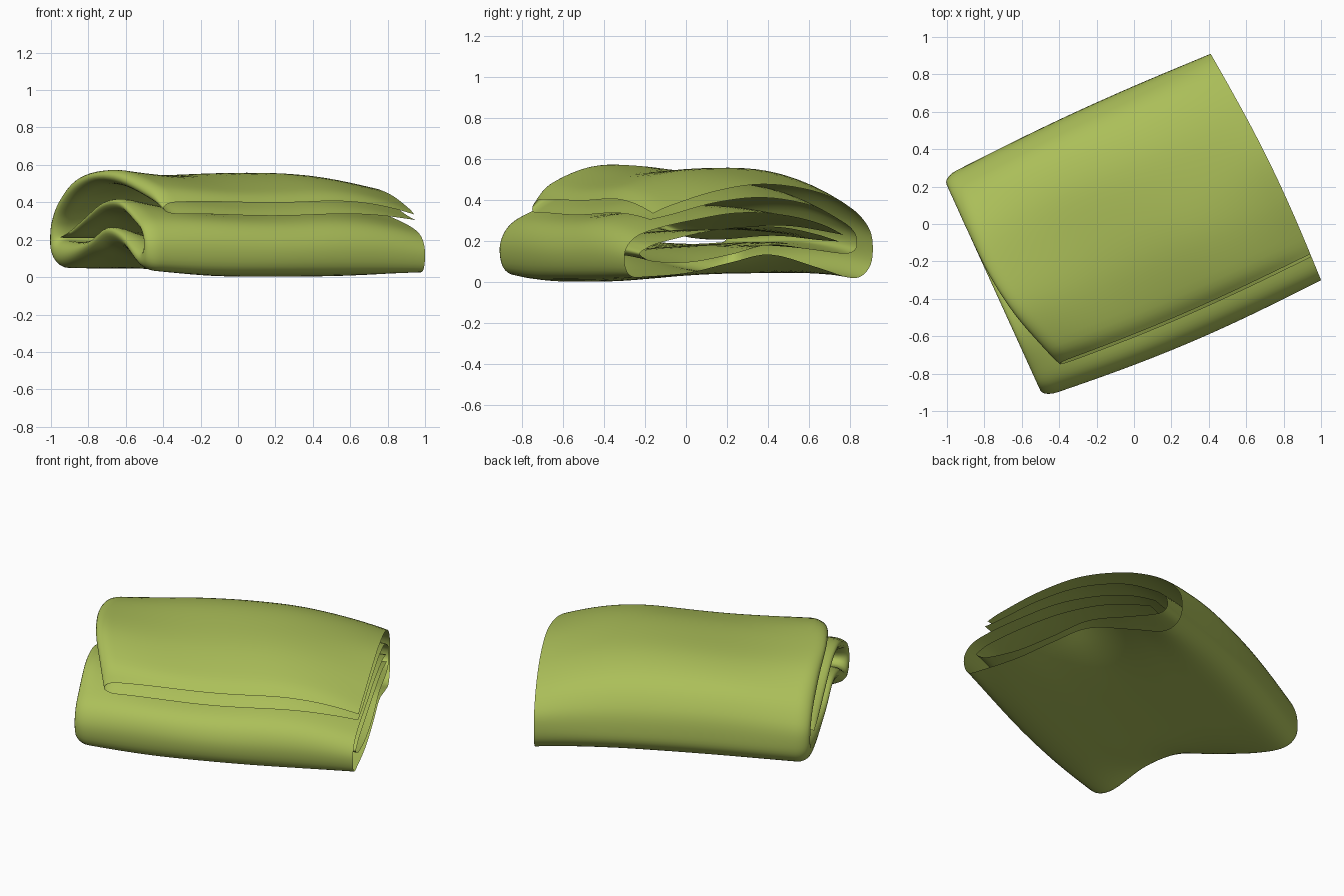
import bpy, bmesh, math
from mathutils import Vector

cube = bpy.data.objects.get("Cube")
if cube:
    bpy.data.objects.remove(cube)

# One soft green for the whole cloth
green = bpy.data.materials.new("moss green cloth")
green.use_nodes = True
colour = (0.41, 0.52, 0.10, 1)
green.diffuse_color = colour
green.node_tree.nodes["Principled BSDF"].inputs["Base Color"].default_value = colour
green.node_tree.nodes["Principled BSDF"].inputs["Roughness"].default_value = 0.9

# Plan corners: front left end, front right end, back right end, back left end
FRONT_A, FRONT_B = Vector((-0.485, -0.925)), Vector((1.0, -0.30))
BACK_B, BACK_A = Vector((0.41, 0.91)), Vector((-1.02, 0.25))
ALONG, DEPTH = Vector((0.92, 0.39)), Vector((-0.39, 0.92))
STEPS, SUB, RIM = 40, 5, 0.05

# Outer layer from flap tip over the top, back, underside and front roll:
# depth, height at left, middle and right, inset of the left end
OUTER = [
    (.112, .39, .405, .335, .095), (.18, .48, .465, .375, .072), (.36, .565, .53, .45, .028),
    (.55, .57, .55, .485, .005), (.75, .53, .54, .45, 0), (.90, .43, .47, .37, 0),
    (.98, .31, .34, .27, 0), (1.0, .20, .20, .17, 0), (.985, .10, .11, .07, 0),
    (.92, .05, .055, .02, 0), (.78, .07, .045, .07, 0), (.58, .14, .04, .14, 0),
    (.42, .20, .03, .10, 0), (.26, .16, .015, .05, 0), (.10, .05, .005, .03, 0),
    (.02, .06, .04, .035, 0), (0, .17, .16, .13, 0), (.035, .27, .265, .21, 0),
    (.12, .34, .32, .26, 0), (.28, .42, .35, .31, 0), (.45, .41, .37, .345, 0),
    (.63, .33, .36, .335, 0), (.78, .26, .32, .29, 0), (.88, .22, .27, .23, 0)]

# Inner layer, point for point beside the outer one
INNER = [
    (.10, .33, .335, .305), (.18, .39, .385, .33), (.36, .48, .45, .395),
    (.55, .50, .48, .42), (.74, .44, .46, .38), (.87, .35, .39, .30),
    (.92, .29, .31, .25), (.935, .235, .24, .20), (.925, .21, .20, .155),
    (.88, .20, .19, .14), (.76, .19, .19, .16), (.58, .21, .18, .19),
    (.42, .28, .17, .14), (.26, .25, .16, .10), (.12, .16, .14, .10),
    (.075, .16, .14, .12), (.06, .19, .17, .14), (.08, .24, .20, .16),
    (.13, .27, .22, .19), (.28, .35, .24, .24), (.45, .35, .25, .275),
    (.62, .28, .25, .275), (.76, .22, .24, .24), (.86, .21, .22, .20)]


def spline(points):
    """Smooth path through the fold points."""
    pts = [Vector(p) for p in points]
    pts = [pts[0]] + pts + [pts[-1]]
    out = []
    for a, b, c, d in zip(pts, pts[1:], pts[2:], pts[3:]):
        for k in range(SUB):
            t = k / SUB
            out.append(0.5 * (2 * b + (c - a) * t + (2 * a - 5 * b + 4 * c - d) * t ** 2
                              + (3 * b - a - 3 * c + d) * t ** 3))
    return out + [pts[-1]]


def place(row, t):
    """Point on the cloth for one path position, t running from left to right end."""
    s, left, mid, right, inset = row
    wl = max(0, 1 - t / 0.35) ** 2
    wr = max(0, 1 - (1 - t) / 0.38) ** 2
    z = mid + (left - mid) * wl + (right - mid) * wr
    u = inset + (1 - inset) * t
    p = FRONT_A.lerp(FRONT_B, u).lerp(BACK_A.lerp(BACK_B, u), s)
    # gently bowed right end, back edge and front edge
    bow = math.sin(math.pi * u)
    p += ALONG * 0.028 * math.sin(math.pi * s) * u ** 3
    p += DEPTH * bow * (0.02 * s ** 2 - 0.035 * (1 - s) ** 2)
    z += 0.007 * math.sin(9 * u + 4 * s) * min(1, z / 0.2)
    return (p.x, p.y, max(0, z))


# Doubled cloth: both layers meet in a rounded rim at the left end, open at the right
outer_path = spline(OUTER)
inner_path = spline([row + (edge[4],) for row, edge in zip(INNER, OUTER)])
bm = bmesh.new()
grid = []
for outer, inner in zip(outer_path, inner_path):
    middle = (outer + inner) / 2
    line = []
    for j in range(-STEPS, STEPS + 1):
        t = (abs(j) / STEPS) ** 1.6
        spread = math.sqrt(1 - max(0, 1 - t / RIM) ** 2)
        side = inner if j < 0 else outer
        line.append(bm.verts.new(place(middle.lerp(side, spread), t)))
    grid.append(line)
for a, b in zip(grid, grid[1:]):
    for j in range(2 * STEPS):
        bm.faces.new((a[j], a[j + 1], b[j + 1], b[j]))

mesh = bpy.data.meshes.new("folded_cloth")
bm.to_mesh(mesh)
bm.free()
mesh.materials.append(green)
cloth = bpy.data.objects.new("folded_cloth", mesh)
bpy.context.collection.objects.link(cloth)
bpy.ops.object.select_all(action='DESELECT')
cloth.select_set(True)
bpy.context.view_layer.objects.active = cloth
bpy.ops.object.shade_smooth_by_angle(angle=math.radians(60))
